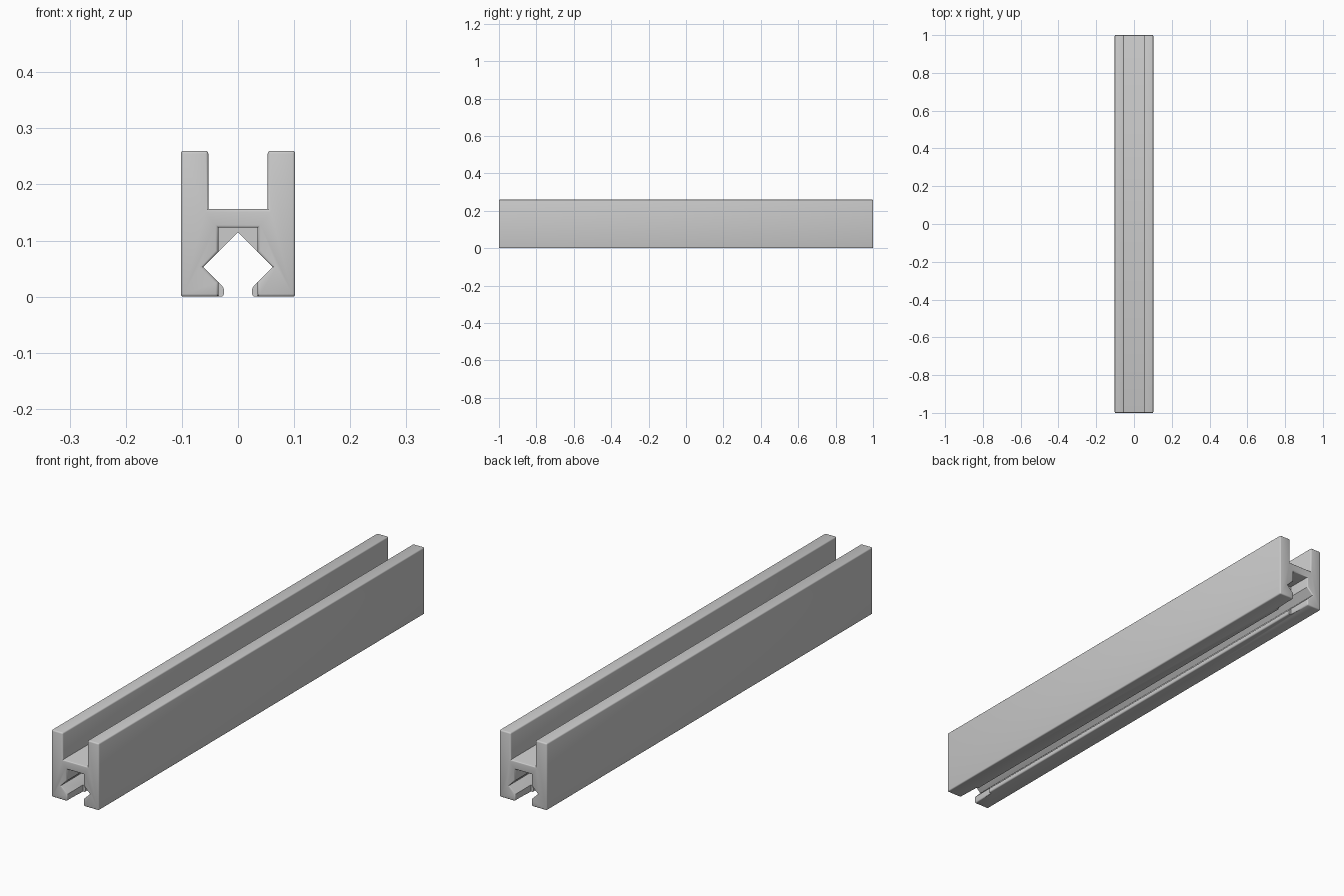
import bpy, bmesh, math

if "Cube" in bpy.data.objects:
    bpy.data.objects.remove(bpy.data.objects["Cube"])

gray = bpy.data.materials.new("plain_gray")
gray.diffuse_color = (0.6, 0.6, 0.6, 1)
gray.use_nodes = True
gray.node_tree.nodes["Principled BSDF"].inputs["Base Color"].default_value = gray.diffuse_color

# Rail cross-section: right half, mirrored; open slot below, channel above
half = [(0, 0.115), (0.062, 0.053), (0.025, 0.016), (0.025, 0),
        (0.102, 0), (0.102, 0.26), (0.053, 0.26), (0.053, 0.156)]
profile = half + [(-x, z) for x, z in reversed(half[1:])]

bm = bmesh.new()
end = bm.faces.new([bm.verts.new((x, -1, z)) for x, z in profile])
ext = bmesh.ops.extrude_face_region(bm, geom=[end])
bmesh.ops.translate(bm, vec=(0, 2, 0),
                    verts=[v for v in ext["geom"] if isinstance(v, bmesh.types.BMVert)])
bmesh.ops.recalc_face_normals(bm, faces=bm.faces)
mesh = bpy.data.meshes.new("rail")
bm.to_mesh(mesh)
bm.free()
rail = bpy.data.objects.new("rail", mesh)
bpy.context.collection.objects.link(rail)

# Square pockets cut into both ends of the slot
cutters = []
for side in (-1, 1):
    bpy.ops.mesh.primitive_cube_add(size=1, location=(0, side, 0.0115))
    cutter = bpy.context.object
    cutter.name = "pocket_cutter"
    cutter.scale = (0.07, 0.2, 0.223)
    cutter.hide_render = True
    mod = rail.modifiers.new("pocket", "BOOLEAN")
    mod.object, mod.operation, mod.solver = cutter, "DIFFERENCE", "EXACT"
    cutters.append(cutter)
bpy.context.view_layer.update()
cut = bpy.data.meshes.new_from_object(
    rail.evaluated_get(bpy.context.evaluated_depsgraph_get()))
rail.modifiers.clear()
rail.data = cut
for cutter in cutters:
    bpy.data.objects.remove(cutter)

# Round the convex outer edges, the end rims and the slot lips
bm = bmesh.new()
bm.from_mesh(cut)
bmesh.ops.remove_doubles(bm, verts=bm.verts, dist=1e-5)
bmesh.ops.dissolve_limit(bm, angle_limit=0.01, verts=bm.verts, edges=bm.edges)


def is_rounded(edge):
    if len(edge.link_faces) != 2 or edge.calc_face_angle_signed(0) < 0.5:
        return False
    a, b = (v.co for v in edge.verts)
    on_end = abs(a.y) > 0.999 and abs(b.y) > 0.999 and abs(a.y - b.y) < 0.01
    along = abs(a.y - b.y) > 0.05
    return on_end or (along and (a.z > 0.2 or a.z < 0.02))


bmesh.ops.bevel(bm, geom=[e for e in bm.edges if is_rounded(e)], offset=0.005,
                offset_type="OFFSET", segments=3, profile=0.5,
                affect="EDGES", clamp_overlap=True)
bm.to_mesh(cut)
bm.free()
cut.materials.clear()
cut.materials.append(gray)

# Smooth only the rounded edges
bpy.ops.object.select_all(action="DESELECT")
rail.select_set(True)
bpy.context.view_layer.objects.active = rail
bpy.ops.object.shade_smooth_by_angle(angle=math.radians(35))
